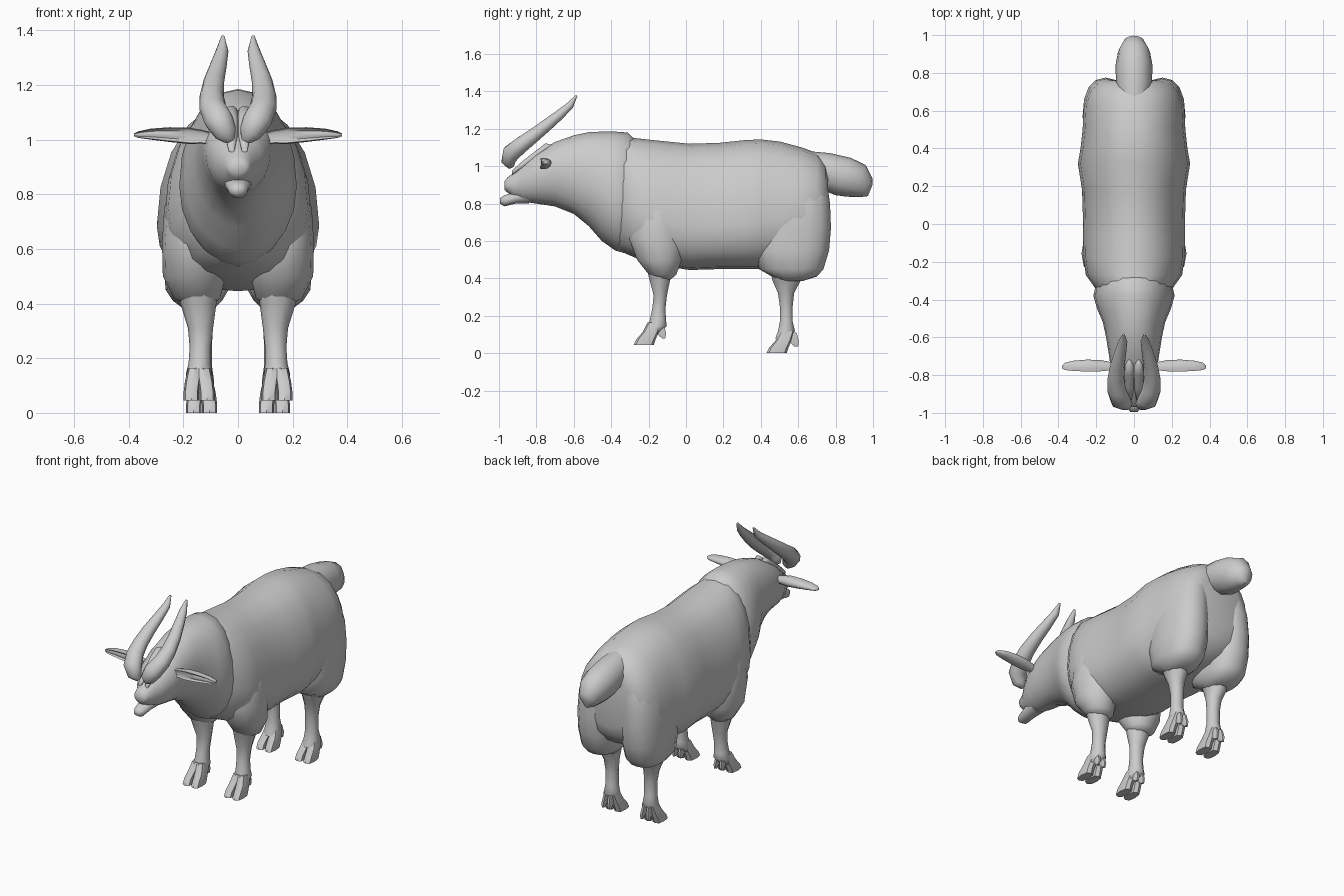
import bpy, bmesh, math
from mathutils import Vector

grey = bpy.data.materials.new("plain grey")
grey.diffuse_color = (0.6, 0.6, 0.6, 1)


def loft(name, rings, mirror=False, angle=60):
    """Skin a list of closed rings and cap both ends."""
    bm = bmesh.new()
    rows = [[bm.verts.new(p) for p in r] for r in rings]
    n = len(rows[0])
    for a, b in zip(rows, rows[1:]):
        for i in range(n):
            j = (i + 1) % n
            bm.faces.new((a[i], a[j], b[j], b[i]))
    bm.faces.new(rows[0])
    bm.faces.new(rows[-1])
    bmesh.ops.recalc_face_normals(bm, faces=bm.faces)
    me = bpy.data.meshes.new(name)
    bm.to_mesh(me)
    bm.free()
    ob = bpy.data.objects.new(name, me)
    bpy.context.collection.objects.link(ob)
    me.materials.append(grey)
    bpy.ops.object.select_all(action='DESELECT')
    bpy.context.view_layer.objects.active = ob
    ob.select_set(True)
    bpy.ops.object.shade_smooth_by_angle(angle=math.radians(angle))
    if mirror:
        ob.modifiers.new("Mirror", 'MIRROR').use_axis = (True, False, False)
    return ob


def ellipse(c, u, v, n=10, e=1.0):
    """Ring around c; e below 1 makes it boxier."""
    c, u, v = Vector(c), Vector(u), Vector(v)
    pts = []
    for i in range(n):
        a = 2 * math.pi * i / n
        p, q = [math.copysign(abs(t) ** e, t) for t in (math.cos(a), math.sin(a))]
        pts.append(c + u * p + v * q)
    return pts


def section(y, zb, zt, w, m, low=1.0, n=20):
    """Upright cross-section, widest at fraction m of its height."""
    mid = zb + m * (zt - zb)
    pts = []
    for i in range(n):
        a = 2 * math.pi * i / n
        c, s = math.cos(a), math.sin(a)
        e = 0.92 if s > 0 else low
        x = math.copysign(abs(c) ** e, c) * w
        pts.append((x, y, mid + s * ((zt - mid) if s > 0 else (mid - zb))))
    return pts


def column(rows, n=10, e=1.0):
    """Level rings: z, x centre, x half, y front, y back."""
    return [ellipse((x, (f + b) / 2, z), (hx, 0, 0), (0, (b - f) / 2, 0), n, e)
            for z, x, hx, f, b in rows]


# Trunk
loft("body", [section(*r) for r in [
    (-.40, .58, 1.13, .15, .45, .9), (-.34, .54, 1.165, .205, .42, .8),
    (-.27, .51, 1.15, .255, .38, .7), (-.18, .48, 1.14, .268, .36, .7),
    (-.08, .46, 1.13, .27, .35, .7), (.02, .445, 1.12, .27, .34, .7),
    (.18, .45, 1.125, .275, .34, .7), (.32, .45, 1.14, .297, .34, .7),
    (.40, .45, 1.143, .283, .36, .7), (.50, .46, 1.132, .272, .38, .7),
    (.62, .48, 1.10, .266, .42, .7), (.70, .52, 1.07, .24, .46, .7),
    (.745, .58, 1.02, .20, .5, .8), (.76, .64, .96, .15, .5, .9)]])

# Head and neck with a wide ruff at the rear
loft("head_and_neck", [section(*r) for r in [
    (-.97, .875, .92, .03, .5), (-.955, .86, .94, .045, .5),
    (-.92, .83, .965, .055, .5), (-.87, .81, 1.01, .085, .55),
    (-.80, .80, 1.07, .118, .55), (-.70, .785, 1.13, .132, .55),
    (-.60, .745, 1.165, .148, .5), (-.52, .68, 1.182, .165, .48),
    (-.45, .60, 1.185, .195, .46), (-.38, .55, 1.185, .215, .44),
    (-.31, .53, 1.18, .20, .44), (-.26, .58, 1.13, .16, .42)]])
loft("lower_jaw", [section(*r) for r in [
    (-.995, .80, .83, .02, .5), (-.97, .785, .845, .035, .5),
    (-.91, .80, .865, .045, .5), (-.84, .80, .90, .055, .5)]])

# Drooping tail
loft("tail", [ellipse(c, (w, 0, 0), v, 12) for c, w, v in [
    ((0, .64, 1.0), .08, (0, .02, .08)), ((0, .74, .975), .095, (0, .03, .095)),
    ((0, .84, .945), .098, (0, .04, .1)), ((0, .91, .922), .085, (0, .05, .085)),
    ((0, .965, .885), .055, (0, .032, .05)), ((0, .985, .87), .02, (0, .012, .03))]])

# Woolly shoulders and haunches, sinking into the trunk at the top
loft("shoulder", column([
    (.395, .145, .05, -.16, -.08), (.42, .15, .085, -.20, -.05),
    (.50, .16, .115, -.265, -.02), (.62, .16, .118, -.31, .0),
    (.75, .155, .115, -.29, -.01), (.86, .13, .105, -.26, -.04),
    (.95, .10, .08, -.22, -.08)], 14), mirror=True)
loft("haunch", column([
    (.385, .145, .06, .50, .62), (.41, .148, .09, .46, .70),
    (.45, .15, .115, .39, .735), (.55, .15, .122, .37, .765),
    (.67, .15, .122, .37, .775), (.80, .145, .116, .38, .77),
    (.91, .125, .10, .42, .755), (.99, .09, .07, .47, .73),
    (1.03, .06, .04, .52, .69)], 16, .85), mirror=True)

# Legs
loft("front_leg", column([
    (.48, .15, .08, -.22, -.06), (.40, .145, .066, -.20, -.08),
    (.31, .137, .046, -.175, -.10), (.24, .138, .039, -.182, -.108),
    (.18, .14, .041, -.195, -.105), (.145, .142, .048, -.205, -.10),
    (.105, .142, .05, -.22, -.14)]), mirror=True)
loft("hind_leg", column([
    (.46, .15, .09, .44, .64), (.385, .145, .06, .46, .615),
    (.32, .137, .045, .49, .58), (.25, .133, .038, .50, .572),
    (.17, .133, .038, .50, .572), (.12, .133, .045, .49, .585),
    (.075, .133, .047, .475, .56)]), mirror=True)

# Cloven hooves and dewclaws
for leg, y, z, cx in (("front", -.28, .045, .142), ("hind", .43, 0, .133)):
    for side, s in (("inner", -1), ("outer", 1)):
        x = cx + s * .029
        loft(f"{leg}_{side}_toe", column([
            (z, x, .028, y, y + .108), (z + .03, x, .028, y + .015, y + .118),
            (z + .07, cx + s * .024, .028, y + .05, y + .135),
            (z + .12, cx + s * .015, .026, y + .075, y + .15)], 8, .7),
            mirror=True, angle=40)
        loft(f"{leg}_{side}_dewclaw", column([
            (z + .035, cx + s * .022, .008, y + .15, y + .17),
            (z + .06, cx + s * .02, .014, y + .12, y + .178),
            (z + .11, cx + s * .016, .012, y + .11, y + .165)], 6),
            mirror=True, angle=40)

# Horns sweeping back from the brow
horn = [(.03, -.935, 1.0, .022), (.045, -.95, 1.025, .042), (.07, -.935, 1.07, .054),
        (.092, -.88, 1.115, .05), (.096, -.82, 1.16, .044), (.088, -.75, 1.215, .038),
        (.072, -.68, 1.272, .031), (.058, -.62, 1.325, .023), (.055, -.585, 1.378, .006)]
rings = []
for i, (x, y, z, r) in enumerate(horn):
    a, b = horn[max(i - 1, 0)], horn[min(i + 1, len(horn) - 1)]
    t = (Vector(b[:3]) - Vector(a[:3])).normalized()
    u = (Vector((1, 0, 0)) - t * t.x).normalized()
    rings.append(ellipse((x, y, z), u * r, t.cross(u) * r * .9))
loft("horn", rings, mirror=True)

# Leaf-shaped ears with a hollow facing forward
ears = []
for x, z, hy, hz in [(.08, 1.0, .025, .022), (.13, 1.01, .03, .025),
                     (.18, 1.014, .04, .03), (.25, 1.018, .042, .027),
                     (.32, 1.02, .036, .02), (.365, 1.018, .026, .012),
                     (.38, 1.017, .01, .005)]:
    ring = ellipse((x, -.76, z), (0, hy, 0), (0, 0, hz), 12)
    for i in (5, 6, 7):
        ring[i].y += hy * .6
    ears.append(ring)
loft("ear", ears, mirror=True)

# Small brow tuft between the horns
loft("brow_tuft", [ellipse((.024, y, z), (r, 0, 0), (0, 0, r)) for y, z, r in [
    (-.93, .965, .012), (-.87, 1.01, .022), (-.80, 1.06, .026), (-.75, 1.10, .024),
    (-.72, 1.105, .01)]], mirror=True)
